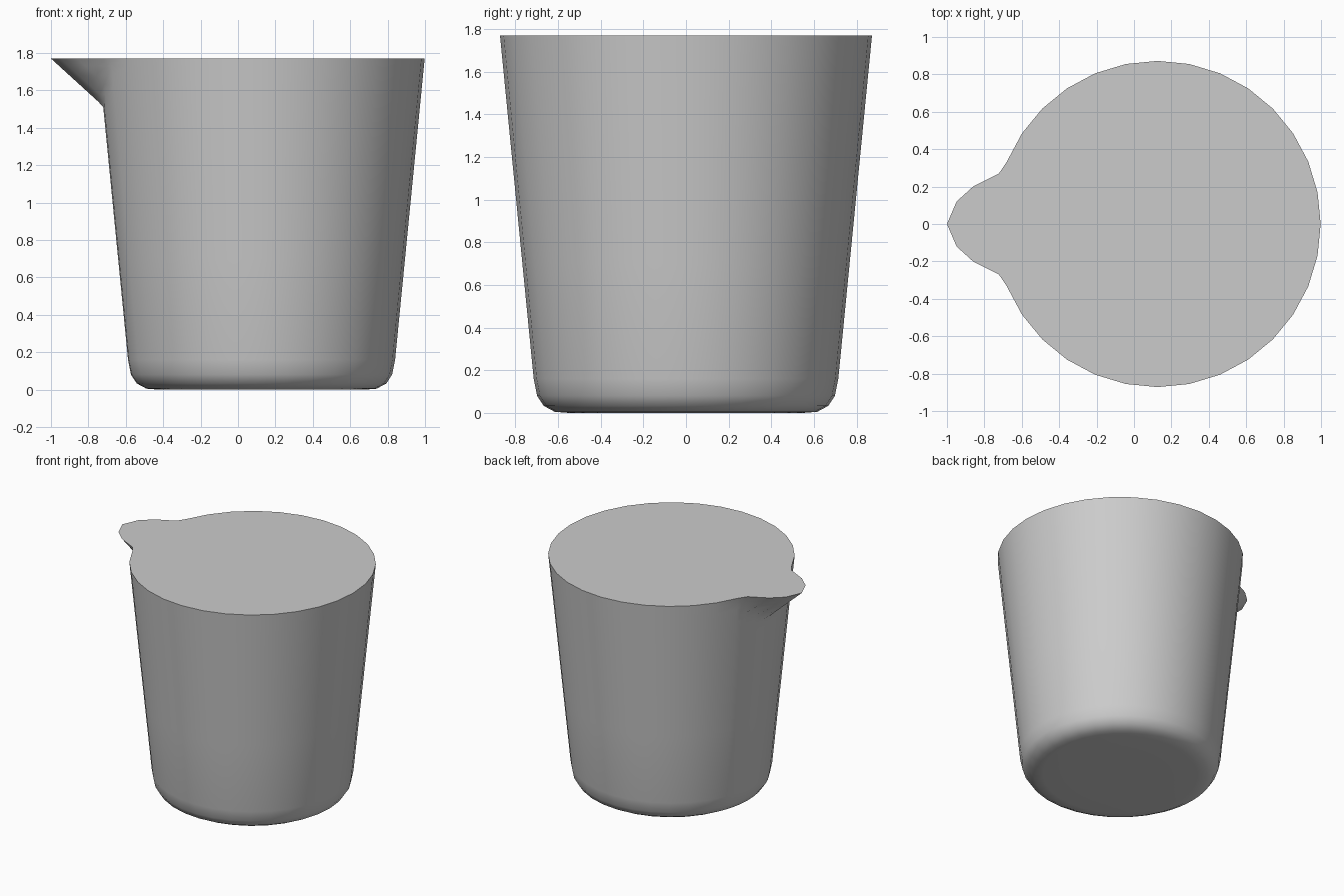
import bpy, bmesh, math

if "Cube" in bpy.data.objects:
    bpy.data.objects.remove(bpy.data.objects["Cube"])

CX, TOP = 0.126, 1.77

# wall profile: (radius, height)
profile = [(0.3, 0.0), (0.55, 0.0), (0.615, 0.005), (0.667, 0.033), (0.698, 0.08), (0.714, 0.16),
           (0.767, 0.7), (0.82, 1.24)]
wall = lambda z: 0.714 + (0.872 - 0.714) * (z - 0.16) / (TOP - 0.16)
profile += [(wall(z), z) for z in (1.46, 1.51, 1.54, 1.58, 1.63, 1.68, 1.73, TOP)]

# spout: degrees away from -x -> how far the rim is pulled out
spout = {0: 0.254, 6.4: 0.209, 11.5: 0.134, 17.7: 0.018}
columns = [(i * 11.25, 0.0) for i in range(32) if abs(i - 16) > 1]
for a, d in spout.items():
    columns += [(180 - a, d)] + ([(180 + a, d)] if a else [])
columns.sort()

bm = bmesh.new()
rings = []
for r, z in profile:
    ring = []
    for a, d in columns:
        # the pull-out shrinks downwards, making a V-shaped lip
        rr = r + max(0.0, d - 1.0 * (TOP - z))
        t = math.radians(a)
        ring.append(bm.verts.new((CX + rr * math.cos(t), rr * math.sin(t), z)))
    rings.append(ring)
n = len(columns)
for lo, hi in zip(rings, rings[1:]):
    for i in range(n):
        j = (i + 1) % n
        bm.faces.new((lo[i], lo[j], hi[j], hi[i]))
# closed base and flat filled top
bm.faces.new(rings[0][::-1])
bm.faces.new(rings[-1])
bmesh.ops.recalc_face_normals(bm, faces=bm.faces)

mesh = bpy.data.meshes.new("beaker_body")
bm.to_mesh(mesh)
bm.free()
body = bpy.data.objects.new("beaker_body", mesh)
bpy.context.collection.objects.link(body)

mat = bpy.data.materials.new("light grey")
mat.diffuse_color = (0.6, 0.6, 0.6, 1)
mat.use_nodes = True
mat.node_tree.nodes["Principled BSDF"].inputs["Base Color"].default_value = mat.diffuse_color
mesh.materials.append(mat)

bpy.context.view_layer.objects.active = body
body.select_set(True)
bpy.ops.object.shade_smooth_by_angle(angle=math.radians(45))
